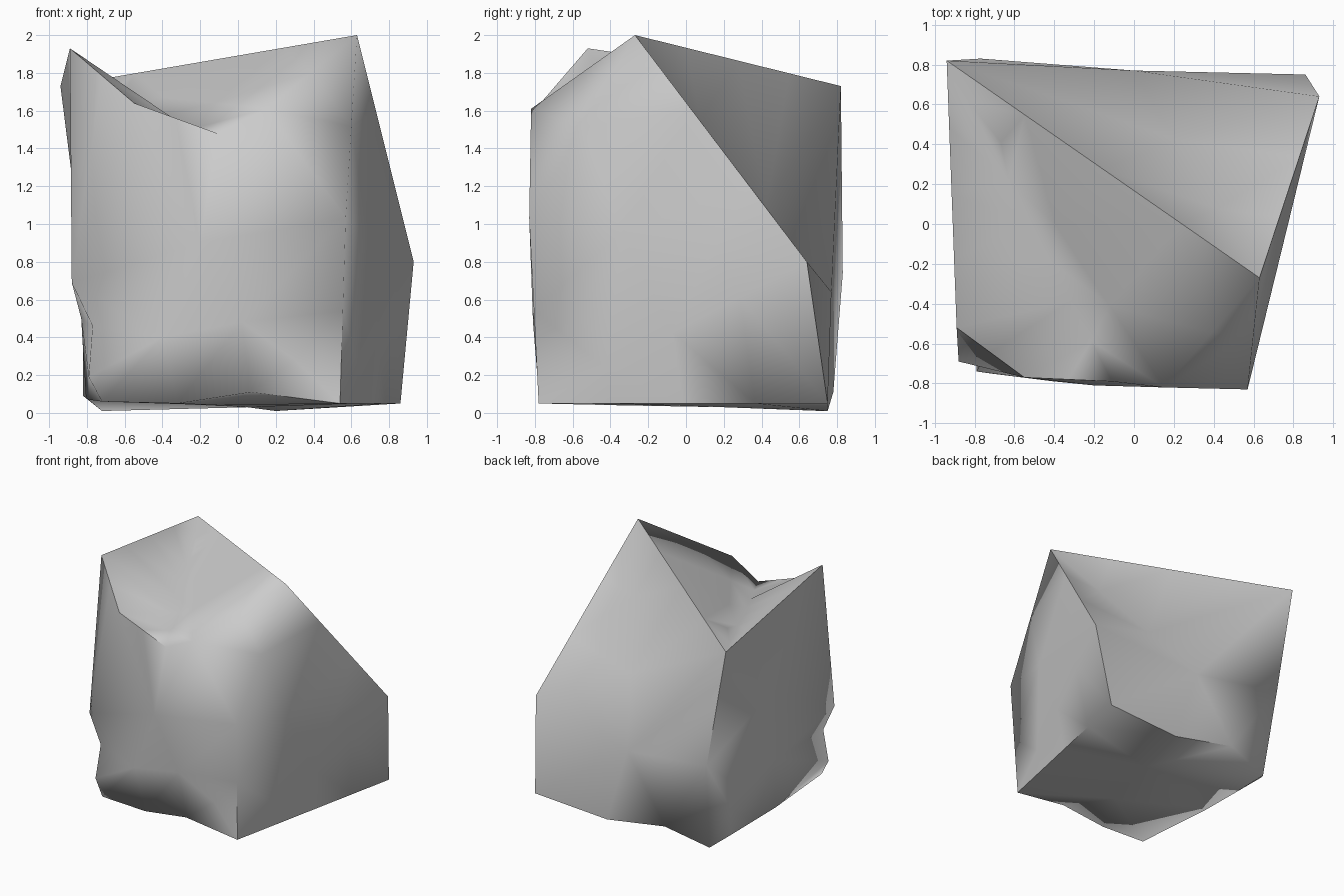
import bpy
import bmesh
import math
from mathutils import Vector

# Remove the default object
cube = bpy.data.objects.get("Cube")
if cube:
    bpy.data.objects.remove(cube, do_unlink=True)

# Stone colour
stone = bpy.data.materials.new("stone_grey")
stone.use_nodes = True
grey = (0.6, 0.6, 0.6, 1)
stone.diffuse_color = grey
stone.node_tree.nodes["Principled BSDF"].inputs["Base Color"].default_value = grey

# Main corners of the boulder
corners = {
    "peak": (.63, -.27, 2),
    "back_horn": (-.94, .82, 1.73),
    "front_horn": (-.89, -.52, 1.93),
    "horn_foot": (-.55, -.77, 1.64),
    "notch": (-.11, -.79, 1.48),
    "brow": (.15, -.82, 1.61),
    "side_point": (.93, .64, .8),
    "back_heel": (.86, .75, .05),
    "front_shoulder": (.57, -.83, 1.03),
    "front_heel": (.54, -.78, .05),
    "back_bulge": (0, .77, .64),
    "left_ankle": (-.82, .61, .56),
    "left_toe": (-.82, .58, .09),
    "left_flank": (-.79, -.05, .07),
}

# Smaller bumps and hollows between the corners
front_bumps = [
    (-.2, -.81, .9), (.02, -.81, .48), (-.4, -.79, .4), (.3, -.74, .28),
    (-.88, -.69, .69), (-.77, -.7, .46), (-.79, -.74, .19),
]
back_bumps = [
    (-.77, .83, .74), (-.86, .1, 1.1), (-.83, 0, .5), (-.35, .78, .11),
]
base_bumps = [
    (-.72, -.75, .06), (-.32, -.76, .05), (.07, -.78, .11),
    (.2, .75, .01), (-.72, .72, .01), (.05, .2, .03), (-.1, -.35, .04),
]

# Ridges and valleys held straight, with the number of points along each
ridges = [
    ("peak", "back_horn", 3),
    ("back_horn", "notch", 7),
    ("back_horn", "front_horn", 3),
    ("back_horn", "brow", 3),
    ("horn_foot", "front_horn", 1),
    ("horn_foot", "notch", 1),
    ("peak", "brow", 1),
    ("peak", "front_shoulder", 1),
    ("peak", "side_point", 2),
    ("peak", "back_bulge", 2),
    ("front_shoulder", "side_point", 2),
    ("front_shoulder", "front_heel", 1),
    ("front_heel", "side_point", 3),
    ("front_heel", "back_heel", 3),
    ("left_ankle", "left_toe", 1),
    ("left_flank", "left_toe", 1),
]


def along(start, end, count):
    """Evenly spaced points between two named corners."""
    a, b = Vector(corners[start]), Vector(corners[end])
    return [a.lerp(b, (i + 1) / (count + 1)) for i in range(count)]


def skin(name, points, centre):
    """Wrap points in a closed skin, joining neighbours as seen from the centre."""
    bm = bmesh.new()
    pairs = []
    for point in points:
        direction = (point - centre).normalized()
        pairs.append((bm.verts.new(direction), point))
    bmesh.ops.convex_hull(bm, input=bm.verts[:])
    for vert, point in pairs:
        if vert.is_valid:
            vert.co = point
    bmesh.ops.recalc_face_normals(bm, faces=bm.faces[:])
    mesh = bpy.data.meshes.new(name)
    bm.to_mesh(mesh)
    bm.free()
    obj = bpy.data.objects.new(name, mesh)
    bpy.context.collection.objects.link(obj)
    return obj


# Boulder
points = [Vector(p) for p in corners.values()]
points += [Vector(p) for p in front_bumps + back_bumps + base_bumps]
for start, end, count in ridges:
    points += along(start, end, count)
boulder = skin("boulder", points, Vector((0, 0, .9)))
boulder.data.materials.append(stone)

# Soft shading with sharp ridges
bpy.ops.object.select_all(action="DESELECT")
boulder.select_set(True)
bpy.context.view_layer.objects.active = boulder
bpy.ops.object.shade_smooth_by_angle(angle=math.radians(80))
